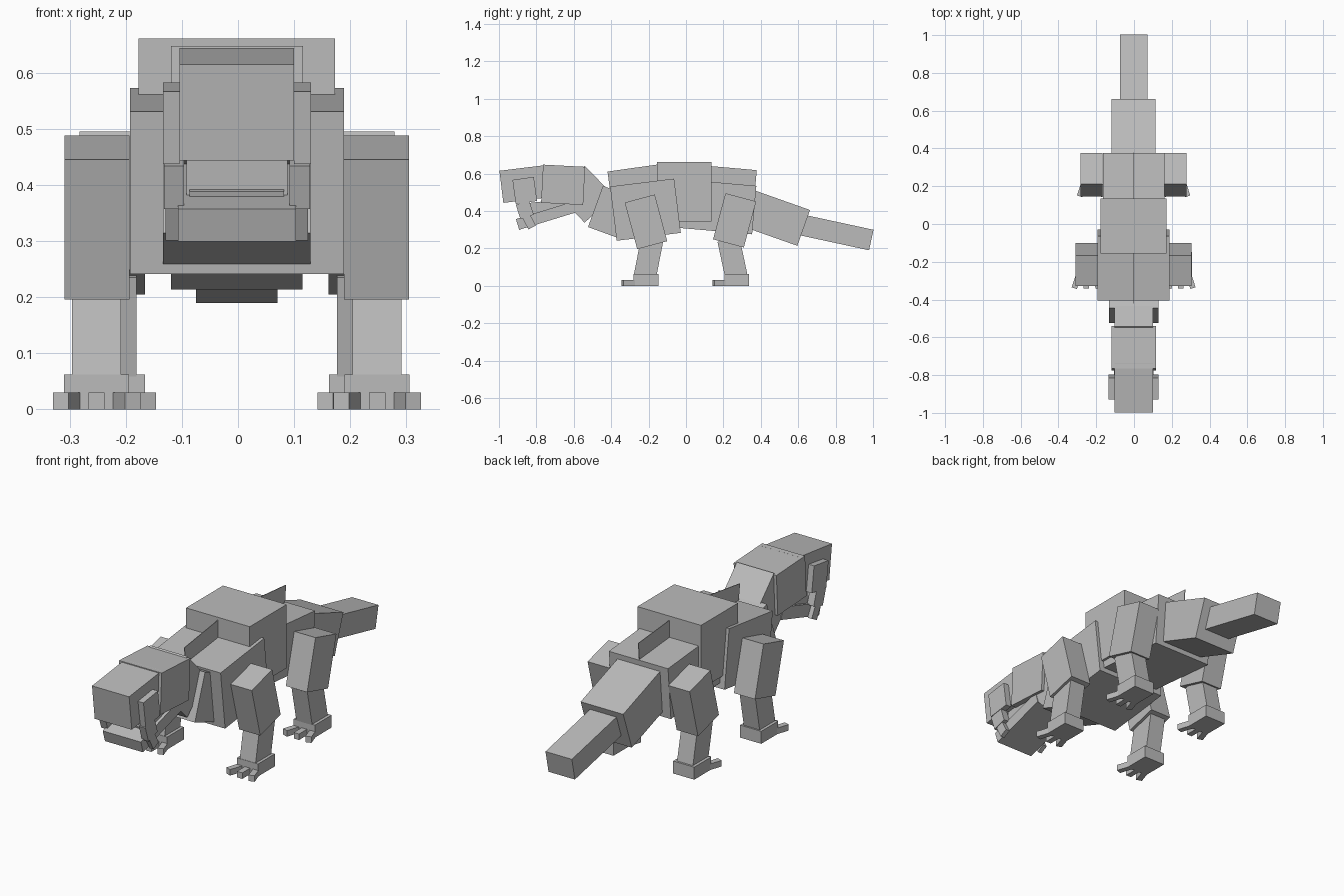
import bpy
import bmesh
from math import radians
from mathutils import Matrix, Vector

old = bpy.data.objects.get("Cube")
if old:
    bpy.data.objects.remove(old, do_unlink=True)

grey = bpy.data.materials.new("stone grey")
grey.use_nodes = True
grey.diffuse_color = (0.5, 0.5, 0.5, 1)
grey.node_tree.nodes["Principled BSDF"].inputs["Base Color"].default_value = (0.5, 0.5, 0.5, 1)


def box(name, at, size, pitch=0, yaw=0):
    """A cuboid pitched about x, then turned about z."""
    turn = Matrix.Rotation(radians(yaw), 4, "Z") @ Matrix.Rotation(radians(pitch), 4, "X")
    bm = bmesh.new()
    bmesh.ops.create_cube(bm, size=1)
    bmesh.ops.transform(bm, matrix=turn @ Matrix.Diagonal((*size, 1)), verts=bm.verts)
    mesh = bpy.data.meshes.new(name)
    bm.to_mesh(mesh)
    bm.free()
    mesh.materials.append(grey)
    obj = bpy.data.objects.new(name, mesh)
    obj.location = Vector(at) + Vector((-0.002, 0, 0))
    bpy.context.collection.objects.link(obj)
    return obj


def middle(name, y, z, width, length, height, pitch=0):
    box(name, (0, y, z), (width, length, height), pitch)


def pair(name, x, y, z, width, length, height, pitch=0, yaw=0):
    for side, sign in (("left", 1), ("right", -1)):
        box(f"{side}_{name}", (sign * x, y, z), (width, length, height), pitch, sign * yaw)


# Body
middle("torso", -0.01, 0.503, 0.35, 0.29, 0.316)
middle("chest", -0.217, 0.407, 0.381, 0.345, 0.292, 7)
middle("hips", 0.158, 0.423, 0.325, 0.415, 0.26, -5)

# Thin spine fins
middle("front_spine_fin", -0.28, 0.585, 0.003, 0.27, 0.09, 8)
middle("rear_spine_fin", 0.25, 0.587, 0.003, 0.25, 0.085, -5)

# Tail
middle("tail_base", 0.45, 0.373, 0.234, 0.38, 0.203, -19.5)
middle("tail_tip", 0.805, 0.285, 0.145, 0.38, 0.112, -12.2)

# Neck
middle("neck_base", -0.39, 0.39, 0.263, 0.2, 0.234, -20)
middle("nape", -0.542, 0.49, 0.204, 0.22, 0.212, -46)

# Head and mouth
middle("skull", -0.657, 0.54, 0.235, 0.225, 0.204, -3)
middle("snout", -0.858, 0.545, 0.204, 0.26, 0.173, 7)
middle("upper_jaw", -0.7, 0.42, 0.18, 0.26, 0.075, 6)
middle("mouth_floor", -0.715, 0.4, 0.168, 0.24, 0.05, 17)
middle("lower_jaw", -0.751, 0.374, 0.21, 0.313, 0.06, 17)

# Hanging cheeks and fangs
pair("cheek", 0.117, -0.862, 0.51, 0.03, 0.115, 0.13, 8)
pair("fang_root", 0.112, -0.862, 0.407, 0.036, 0.075, 0.08, 18)
pair("fang_tip", 0.116, -0.84, 0.345, 0.022, 0.045, 0.075, 28)

# Legs
pair("front_upper_leg", 0.249, -0.214, 0.342, 0.116, 0.166, 0.258, 15)
pair("front_lower_leg", 0.25, -0.2, 0.15, 0.087, 0.12, 0.22, -11)
pair("hind_upper_leg", 0.222, 0.26, 0.35, 0.117, 0.17, 0.255, -15)
pair("hind_lower_leg", 0.222, 0.25, 0.14, 0.087, 0.12, 0.22, 12)

# Feet, each with a straight middle toe and two splayed toes
for leg, x, y in (("front", 0.25, -0.214), ("hind", 0.222, 0.272)):
    pair(f"{leg}_foot", x, y, 0.031, 0.116, 0.132, 0.062)
    for toe, shift, yaw in (("inner", -0.051, -18), ("middle", 0, 0), ("outer", 0.051, 18)):
        pair(f"{leg}_{toe}_toe", x + shift, y - 0.085, 0.015, 0.029, 0.085, 0.03, 0, yaw)
